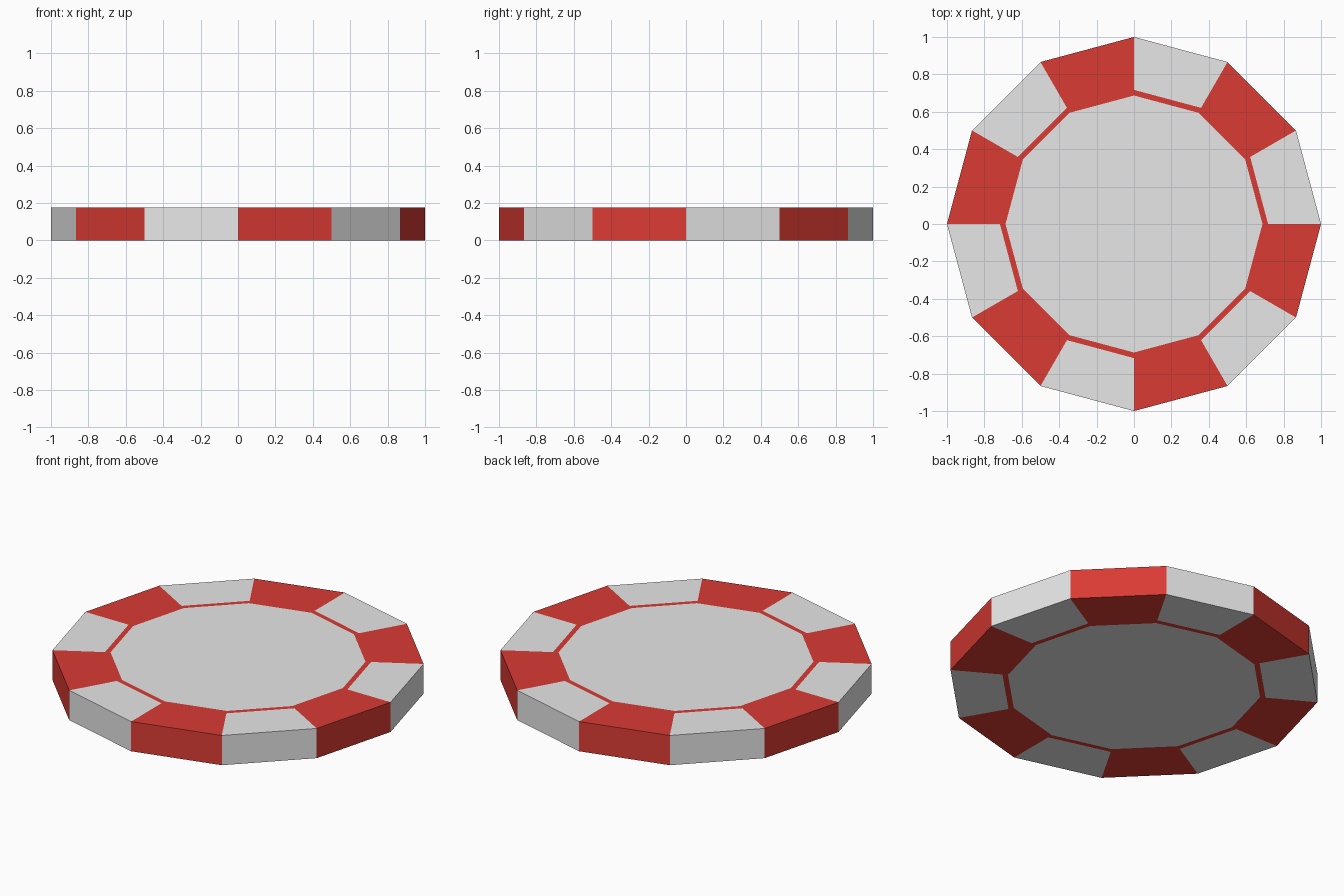
import bpy, bmesh, math

if "Cube" in bpy.data.objects:
    bpy.data.objects.remove(bpy.data.objects["Cube"])

SIDES = 12
HEIGHT = 0.176
RADII = (1.0, 0.717, 0.687)   # rim, inner end of pale blocks, centre disc


def material(name, colour):
    mat = bpy.data.materials.new(name)
    mat.diffuse_color = (*colour, 1.0)
    mat.use_nodes = True
    mat.node_tree.nodes["Principled BSDF"].inputs["Base Color"].default_value = mat.diffuse_color
    return mat


bm = bmesh.new()


def ring(radius, z):
    return [bm.verts.new((radius * math.cos(2 * math.pi * k / SIDES),
                          radius * math.sin(2 * math.pi * k / SIDES), z))
            for k in range(SIDES)]


def bridge(a, b, colour):
    for k in range(SIDES):
        n = (k + 1) % SIDES
        bm.faces.new((a[k], a[n], b[n], b[k])).material_index = colour(k)


def blocks(k):      # pale and red blocks alternate
    return k % 2


def line(k):        # thin red line around the centre
    return 1


bottom = [ring(r, 0.0) for r in RADII]
top = [ring(r, HEIGHT) for r in RADII]

# Edge wall
bridge(bottom[0], top[0], blocks)

# Blocks, red line and pale centre on both flat sides
for rings in (top, bottom):
    bridge(rings[0], rings[1], blocks)
    bridge(rings[1], rings[2], line)
    bm.faces.new(rings[2]).material_index = 0

bmesh.ops.recalc_face_normals(bm, faces=bm.faces)
mesh = bpy.data.meshes.new("gaming_chip")
bm.to_mesh(mesh)
bm.free()
mesh.materials.append(material("pale grey", (0.80, 0.80, 0.80)))
mesh.materials.append(material("red", (0.70, 0.043, 0.034)))
chip = bpy.data.objects.new("gaming_chip", mesh)
bpy.context.collection.objects.link(chip)
